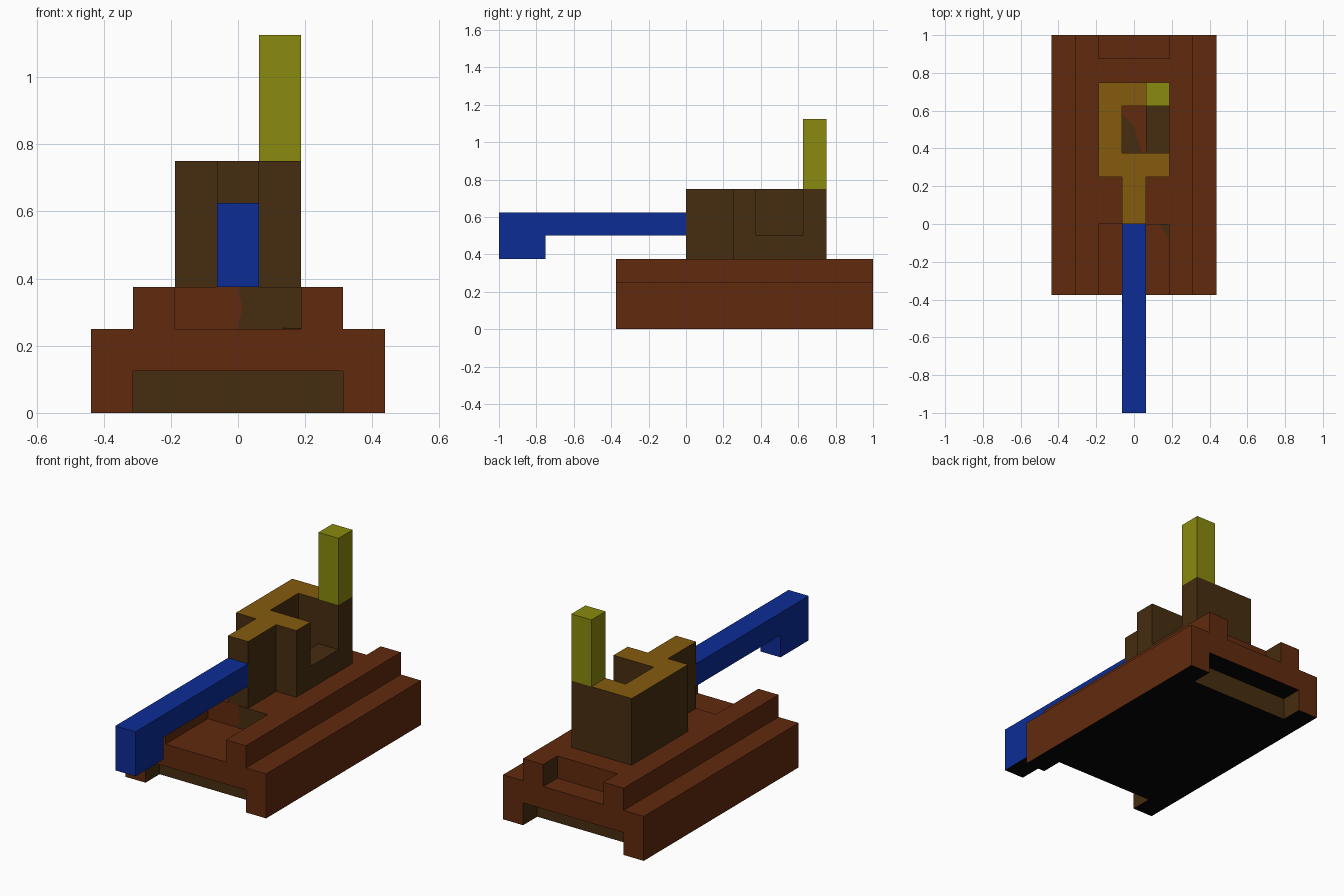
import bpy, bmesh
from mathutils import Vector

if "Cube" in bpy.data.objects:
    bpy.data.objects.remove(bpy.data.objects["Cube"], do_unlink=True)

U = 0.125  # block size


def material(name, rgb):
    m = bpy.data.materials.new(name)
    m.use_nodes = True
    lin = [(c / 255 / 12.92) if c < 11 else ((c / 255 + 0.055) / 1.055) ** 2.4 for c in rgb]
    m.diffuse_color = (*lin, 1)
    m.node_tree.nodes["Principled BSDF"].inputs["Base Color"].default_value = (*lin, 1)
    return m


RED = material("red brown", (97, 42, 14))
DARK = material("dark brown", (70, 45, 16))
GOLD = material("golden brown", (133, 91, 14))
OLIVE = material("olive yellow", (138, 138, 14))
BLUE = material("blue", (12, 44, 150))
BLACK = material("black", (5, 5, 5))


def extrude(name, points, direction, mats):
    """Extrude a flat outline, given in metres, along a direction."""
    bm = bmesh.new()
    face = bm.faces.new([bm.verts.new(p) for p in points])
    grown = bmesh.ops.extrude_face_region(bm, geom=[face])
    moved = [v for v in grown["geom"] if isinstance(v, bmesh.types.BMVert)]
    bmesh.ops.translate(bm, verts=moved, vec=direction)
    bmesh.ops.recalc_face_normals(bm, faces=bm.faces)
    mesh = bpy.data.meshes.new(name)
    bm.to_mesh(mesh)
    bm.free()
    obj = bpy.data.objects.new(name, mesh)
    bpy.context.collection.objects.link(obj)
    for m in mats:
        mesh.materials.append(m)
    return obj


def box(name, x, y, z, mats):
    corners = [(x[0], y[0], z[0]), (x[1], y[0], z[0]), (x[1], y[1], z[0]), (x[0], y[1], z[0])]
    return extrude(name, corners, (0, 0, z[1] - z[0]), mats)


def carve(obj, cuts):
    """Cut boxes, given as x, y and z ranges in blocks, out of an object."""
    cutters = []
    for cut in cuts:
        c = box("cutter", *[(a * U, b * U) for a, b in cut], [])
        c.hide_render = True
        mod = obj.modifiers.new("cut", "BOOLEAN")
        mod.operation, mod.solver, mod.object = "DIFFERENCE", "EXACT", c
        cutters.append(c)
    bpy.context.view_layer.update()
    mesh = bpy.data.meshes.new_from_object(obj.evaluated_get(bpy.context.evaluated_depsgraph_get()))
    obj.modifiers.clear()
    obj.data = mesh
    for c in cutters:
        bpy.data.objects.remove(c, do_unlink=True)


def paint(obj, rule):
    for p in obj.data.polygons:
        p.material_index = rule(p.center, p.normal)


# Hull: stepped section with end recesses below and notches above
half = [(3.5, 0), (3.5, 2), (2.5, 2), (2.5, 3)]
section = half + [(-x, z) for x, z in reversed(half)]
hull = extrude("hull", [(x * U, -3 * U, z * U) for x, z in section], (0, 11 * U, 0), [RED, DARK, BLACK])
carve(hull, [((-2.5, 2.5), (-4, -2), (-1, 1)), ((-2.5, 2.5), (7, 9), (-1, 1)),
             ((-1.5, 1.5), (-4, 0), (2, 4)), ((-1.5, 1.5), (7, 9), (2, 4))])


def hull_rule(c, n):
    if n.z < -0.5:
        return 2
    recess = c.z < U and abs(c.x) < 2.6 * U and -0.37 < c.y < 0.99
    notch_side = abs(n.x) > 0.5 and c.y > 0.88 and abs(c.x) < 0.2
    return 1 if recess or notch_side else 0


paint(hull, hull_rule)

# Turret with gun mount in front, open hatch and a gap in the left wall
plan = [(.5, 0), (.5, 2), (1.5, 2), (1.5, 6)]
outline = plan + [(-x, y) for x, y in reversed(plan)]
turret = extrude("turret", [(x * U, y * U, 3 * U) for x, y in outline], (0, 0, 3 * U), [DARK, GOLD, BLACK])
carve(turret, [((-.5, .5), (3, 5), (2, 7)), ((0, 2.5), (3, 5), (4, 7))])
paint(turret, lambda c, n: 2 if n.z < -0.5 else int(n.z > 0.5 and c.z > 0.7))

# Gun barrel with a drooping muzzle
side = [(-8, 3), (-6, 3), (-6, 4), (0, 4), (0, 5), (-8, 5)]
barrel = extrude("gun_barrel", [(-U / 2, y * U, z * U) for y, z in side], (U, 0, 0), [BLUE, BLACK])
paint(barrel, lambda c, n: int(n.z < -0.5))

# Antenna mast
box("antenna", (.5 * U, 1.5 * U), (5 * U, 6 * U), (6 * U, 9 * U), [OLIVE])

# Dark painted patches
patch = [(0, 2), (.1, 2.5), (0, 3), (1.5, 3), (1.5, 2)]
extrude("notch_wall_patch", [(x * U, 0, z * U) for x, z in patch], (0, -0.003, 0), [DARK])
floor = [(1.05, 0), (1.5, 0), (1.5, -.65)]
extrude("notch_floor_patch", [(x * U, y * U, 2 * U) for x, y in floor], (0, 0, 0.003), [DARK])
hatch = [(-.5, 3), (.35, 3), (0, 4.1), (-.5, 4.7)]
extrude("hatch_floor_patch", [(x * U, y * U, 3 * U) for x, y in hatch], (0, 0, 0.003), [DARK])
